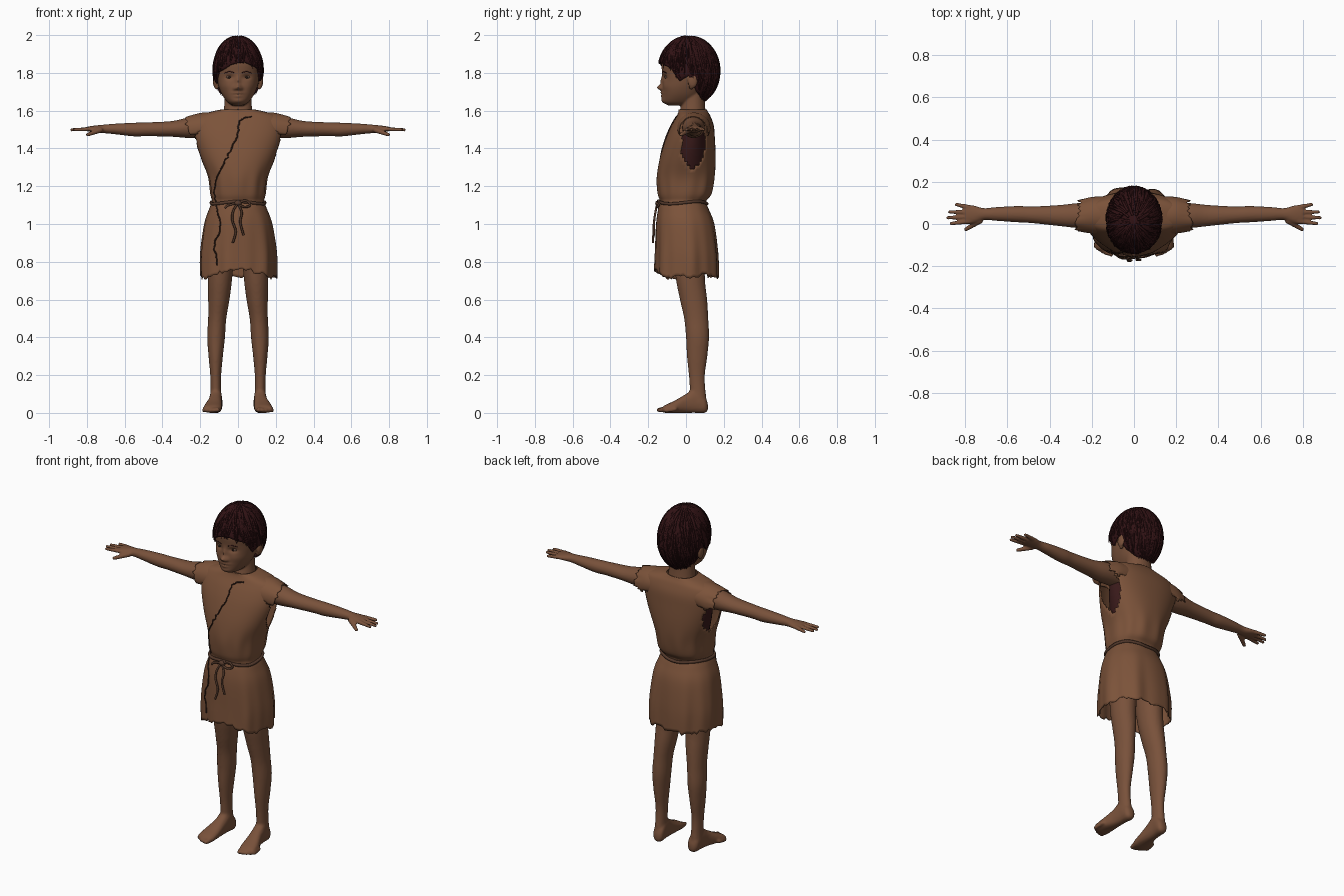
import bpy, bmesh, math, random
from mathutils import Vector, Matrix
from mathutils.bvhtree import BVHTree

random.seed(4)
cube = bpy.data.objects.get("Cube")
if cube:
    bpy.data.objects.remove(cube, do_unlink=True)


def material(name, *rgb):
    m = bpy.data.materials.new(name)
    m.use_nodes = True
    m.diffuse_color = (*rgb, 1)
    node = m.node_tree.nodes["Principled BSDF"]
    node.inputs["Base Color"].default_value = (*rgb, 1)
    node.inputs["Roughness"].default_value = 0.85
    return m


SKIN = material("brown skin", 0.19, 0.083, 0.043)
CLOTH = material("brown cloth", 0.2, 0.086, 0.042)
HAIR = material("dark hair", 0.03, 0.006, 0.007)
INNER = material("shadowed lining", 0.04, 0.01, 0.01)
CORD = material("cord", 0.09, 0.042, 0.025)
SEAM = material("torn seam", 0.035, 0.015, 0.01)
EYE = material("eye", 0.17, 0.1, 0.07)
IRIS = material("iris", 0.02, 0.01, 0.007)


def spline(rows, steps):
    """Smoothly resample rows of numbers."""
    out, last = [], len(rows) - 1
    for i in range(last):
        a, b, c, d = rows[max(i - 1, 0)], rows[i], rows[i + 1], rows[min(i + 2, last)]
        for s in range(steps):
            t = s / steps
            out.append([q + t * ((r - p) + t * ((2 * p - 5 * q + 4 * r - s2) + t * (3 * (q - r) + s2 - p))) / 2
                        for p, q, r, s2 in zip(a, b, c, d)])
    return out + [list(rows[-1])]


def loft(bm, rows, axis=2, n=32, steps=5, power=2.0, caps=True, warp=None):
    """Rounded rings along an axis; each row is position, u low, u high, v low, v high."""
    rings = []
    for p, u0, u1, v0, v1 in spline(rows, steps):
        ring = []
        for k in range(n):
            a = 2 * math.pi * k / n
            c, s = (math.copysign(abs(f) ** (2 / power), f) for f in (math.cos(a), math.sin(a)))
            co = [(u0 + u1) / 2 + c * (u1 - u0) / 2, (v0 + v1) / 2 + s * (v1 - v0) / 2]
            co.insert(axis, p)
            co = Vector(co)
            ring.append(bm.verts.new(warp(co, a, k) if warp else co))
        rings.append(ring)
    for lo, hi in zip(rings, rings[1:]):
        for k in range(n):
            j = (k + 1) % n
            bm.faces.new((lo[k], lo[j], hi[j], hi[k]))
    if caps:
        bm.faces.new(rings[0])
        bm.faces.new(rings[-1])


def ball(bm, centre, radii):
    m = Matrix.Translation(centre) @ Matrix.Diagonal((*radii, 1))
    bmesh.ops.create_uvsphere(bm, u_segments=14, v_segments=10, radius=1, matrix=m)


def beads(bm, a, b, r0, r1, n=9):
    """A tapering finger of overlapping balls."""
    for i in range(n):
        t = i / (n - 1)
        r = r0 + (r1 - r0) * t
        ball(bm, Vector(a).lerp(Vector(b), t), (r, r, r))


def finish(name, bm, mat, voxel=0, thick=0, mirror=False):
    bmesh.ops.recalc_face_normals(bm, faces=bm.faces[:])
    me = bpy.data.meshes.new(name)
    bm.to_mesh(me)
    bm.free()
    me.materials.append(mat)
    me.polygons.foreach_set("use_smooth", [True] * len(me.polygons))
    ob = bpy.data.objects.new(name, me)
    bpy.context.collection.objects.link(ob)
    if voxel:
        r = ob.modifiers.new("fuse", "REMESH")
        r.mode, r.voxel_size, r.use_smooth_shade = "VOXEL", voxel, True
        s = ob.modifiers.new("soften", "SMOOTH")
        s.factor, s.iterations = 0.5, 2
    if thick:
        s = ob.modifiers.new("thickness", "SOLIDIFY")
        s.thickness, s.offset = thick, -1
    if mirror:
        ob.modifiers.new("mirror", "MIRROR")


def tubes(name, paths, radius, mat, cyclic=False, taper=False):
    cu = bpy.data.curves.new(name, "CURVE")
    cu.dimensions, cu.bevel_depth, cu.use_fill_caps = "3D", radius, True
    cu.bevel_resolution = 0 if taper else 1
    for path in paths:
        sp = cu.splines.new("POLY")
        sp.points.add(len(path) - 1)
        sp.use_cyclic_u, sp.use_smooth = cyclic, True
        for i, (pt, co) in enumerate(zip(sp.points, path)):
            pt.co = (*co, 1)
            pt.radius = max(0.1, 1 - (i / (len(path) - 1)) ** 2) if taper else 1
    cu.materials.append(mat)
    bpy.context.collection.objects.link(bpy.data.objects.new(name, cu))


def on_front(tree, x, z, lift):
    hit = tree.ray_cast(Vector((x, -1, z)), Vector((0, 1, 0)))[0]
    return Vector((x, (hit.y if hit else -0.13) - lift, z))


# Head: x, z, width, height and depth of each soft facial form
FORMS = [(0, 1.722, .017, .014, -.03), (0, 1.755, .011, .026, -.012), (0, 1.693, .026, .007, -.011),
         (0, 1.677, .02, .007, -.01), (0, 1.685, .028, .003, .006), (0, 1.653, .03, .013, -.007)]
for side in (-1, 1):
    FORMS += [(side * .045, 1.778, .022, .013, .012), (side * .06, 1.73, .03, .025, -.005),
              (side * .018, 1.716, .008, .008, -.008)]


def face_form(co, a, k):
    if co.y < -0.02:
        co.y += sum(d * math.exp(-((co.x - x) / w) ** 2 - ((co.z - z) / h) ** 2) for x, z, w, h, d in FORMS)
    return co


bm = bmesh.new()
head_rows = [(1.628, .03, -.095, .02), (1.645, .056, -.12, .05), (1.68, .082, -.125, .08), (1.72, .1, -.124, .1),
             (1.76, .111, -.124, .13), (1.80, .117, -.126, .15), (1.86, .12, -.13, .155), (1.92, .1, -.105, .135),
             (1.965, .055, -.045, .08)]
loft(bm, [(z, -w, w, f, b) for z, w, f, b in head_rows], n=96, steps=10, power=2.2, warp=face_form)
head_tree = BVHTree.FromBMesh(bm)
loft(bm, [(1.5, -.1, .1, -.03, .12), (1.58, -.079, .079, -.035, .106), (1.64, -.072, .072, -.025, .1),
          (1.7, -.07, .07, -.03, .1)], power=2.1)
for side in (-1, 1):
    ball(bm, (side * .12, .035, 1.757), (.013, .026, .038))
    ball(bm, (side * .113, .028, 1.727), (.01, .012, .016))
finish("head_and_neck", bm, SKIN, voxel=0.005)

# Eyes and brows
for name, radii, y, mat in (("eyes", (.018, .012, .009), -.1, EYE), ("irises", (.007, .003, .007), -.111, IRIS)):
    bm = bmesh.new()
    for side in (-1, 1):
        ball(bm, (side * .045, y, 1.778), radii)
    finish(name, bm, mat)
tubes("brows", [[on_front(head_tree, s * x, z, 0) for x, z in ((.022, 1.802), (.045, 1.808), (.07, 1.8))]
                for s in (-1, 1)], .0025, HAIR)

# Arms and hands
bm = bmesh.new()
loft(bm, [(.12, -.02, .1, 1.46, 1.57), (.25, -.02, .1, 1.455, 1.565), (.35, -.01, .09, 1.462, 1.545),
          (.48, .004, .083, 1.465, 1.538), (.55, .008, .085, 1.464, 1.536), (.65, .015, .08, 1.475, 1.531),
          (.71, .019, .075, 1.481, 1.526), (.76, .003, .088, 1.485, 1.521), (.8, .002, .09, 1.491, 1.515)], axis=0)
for y0, y1, tip in ((.012, .002, .865), (.034, .03, .88), (.057, .057, .872), (.079, .092, .84)):
    beads(bm, (.78, y0, 1.503), (tip, y1, 1.499), .012, .009)
beads(bm, (.73, .015, 1.497), (.795, -.025, 1.473), .015, .01)
finish("arms", bm, SKIN, voxel=0.0055, mirror=True)

# Legs and feet
bm = bmesh.new()
loft(bm, [(.05, .085, .15, .02, .112), (.12, .089, .146, .02, .103), (.2, .089, .147, .015, .1),
          (.3, .08, .156, .005, .113), (.4, .069, .163, 0, .122), (.5, .062, .158, -.01, .118),
          (.6, .045, .158, -.032, .112), (.72, .03, .16, -.055, .1), (.95, .01, .16, -.08, .1)])
loft(bm, [(.116, .1, .125, .015, .045), (.1, .083, .144, 0, .085), (.05, .084, .15, 0, .13), (0, .085, .157, 0, .1),
          (-.06, .084, .177, 0, .065), (-.11, .088, .185, 0, .042), (-.125, .1, .175, .006, .03)],
     axis=1, power=2.4)
for i, tip in enumerate((-.143, -.14, -.132, -.12, -.106)):
    x, r = .102 + .019 * i, .016 - .0014 * i
    beads(bm, (x, tip + .05, .02), (x + .006, tip, r), r, r * .8)
finish("legs", bm, SKIN, voxel=0.008, mirror=True)

# Tunic with folds, ragged hem and open armholes
SIDES = 80
hem = [random.uniform(-.012, .012) for _ in range(SIDES)]


def drape(co, a, k):
    skirt = min(1, max(0, (1.1 - co.z) / .3))
    blouse = math.exp(-((co.z - 1.2) / .08) ** 2)
    f = 1 + skirt * (.03 * math.sin(7 * a + 1) + .015 * math.sin(13 * a)) + .018 * blouse * math.sin(11 * a)
    low = max(0, 1 - (co.z - .73) / .12)
    co.z += low * (hem[k] + .02 * math.sin(a * 2 + 1.4) * math.sin(a) - .022 * abs(math.cos(a)) + .012)
    return Vector((co.x * f, co.y * f, co.z))


bm = bmesh.new()
tunic_rows = [(.73, .2, -.165, .175), (.85, .2, -.162, .17), (1.0, .18, -.158, .15), (1.08, .153, -.147, .12),
              (1.12, .138, -.137, .107), (1.16, .146, -.148, .137), (1.25, .158, -.153, .153),
              (1.35, .198, -.138, .157), (1.45, .232, -.108, .153), (1.52, .24, -.078, .147),
              (1.57, .22, -.05, .13), (1.595, .14, -.04, .115), (1.607, .084, -.04, .109)]
loft(bm, [(z, -w, w, f, b) for z, w, f, b in tunic_rows], n=SIDES, steps=5, power=2.3, caps=False, warp=drape)
tunic_tree = BVHTree.FromBMesh(bm)
holes = []
for f in bm.faces:
    c = f.calc_center_median()
    if abs(c.x) > .12 and ((c.y - .04) / .062) ** 2 + ((c.z - 1.42) / .12) ** 2 < random.uniform(.85, 1.1):
        holes.append(f)
bmesh.ops.delete(bm, geom=holes, context="FACES")
finish("tunic", bm, CLOTH, thick=.005)

# Frayed shoulder caps
bm = bmesh.new()
fray = [random.uniform(-.02, .012) for _ in range(40)]


def fray_edge(co, a, k):
    co.x += fray[k] * max(0, (co.x - .2) / .07)
    return co


loft(bm, [(.13, -.05, .13, 1.44, 1.592), (.2, -.045, .128, 1.42, 1.588), (.27, -.035, .113, 1.42, 1.57)],
     axis=0, n=40, steps=5, caps=False, warp=fray_edge)
under = [f for f in bm.faces if f.calc_center_median().z < 1.47 + .02 * random.random()]
bmesh.ops.delete(bm, geom=under, context="FACES")
finish("shoulder_caps", bm, CLOTH, thick=.004, mirror=True)

# Dark lining seen through the armholes
bm = bmesh.new()
loft(bm, [(1.2, -.12, .12, -.11, .11), (1.4, -.18, .18, -.07, .12), (1.54, -.19, .19, -.02, .1)])
finish("lining", bm, INNER)

# Torn seam across the front
seam = spline([(.07, 1.57), (.01, 1.545), (-.005, 1.46), (-.05, 1.37), (-.09, 1.29), (-.125, 1.18), (-.11, 1.1),
               (-.095, .98), (-.125, .89), (-.11, .78)], 5)
tubes("front_seam", [[on_front(tunic_tree, x + random.uniform(-.006, .006), z, .001) for x, z in seam]], .004, SEAM)

# Belt cord, knot and hanging ends
ring = []
for k in range(64):
    a = 2 * math.pi * k / 64
    d = Vector((math.cos(a), math.sin(a), 0))
    z = 1.113 + .006 * math.sin(a * 3)
    hit = tunic_tree.ray_cast(Vector((0, -.01, z)), d)[0]
    ring.append(hit + d * .003)
tubes("belt", [ring], .009, CORD, cyclic=True)
ends = [[(0, 1.11), (-.025, 1.07), (-.03, 1.02), (-.012, .96), (-.028, .9)],
        [(0, 1.11), (.02, 1.06), (.012, 1.01), (.03, .94)],
        [(0, 1.11), (.04, 1.125), (.065, 1.1), (.035, 1.09), (0, 1.105)],
        [(0, 1.11), (-.05, 1.1), (-.07, 1.085)]]
tubes("belt_ends", [[on_front(tunic_tree, x, z, .012) for x, z in spline(e, 4)] for e in ends], .006, CORD)
bm = bmesh.new()
ball(bm, on_front(tunic_tree, 0, 1.11, .01), (.02, .014, .014))
finish("belt_knot", bm, CORD)

# Hair: cap that ends at a varying hairline, then loose locks
HAIRLINE = [1.855, 1.85, 1.83, 1.815, 1.75, 1.785, 1.70, 1.67, 1.655, 1.65, 1.65]


def hair_point(a, t, puff=1.0):
    """a runs round the head from the front, t from the crown to the hairline."""
    a = (a + math.pi) % (2 * math.pi) - math.pi
    s = abs(a) / math.pi * 10
    i = min(int(s), 9)
    z = HAIRLINE[i] + (HAIRLINE[i + 1] - HAIRLINE[i]) * (s - i) + .02 * math.sin(a) * max(0, math.cos(a))
    th = t * math.acos((z - 1.81) / .182)
    return Vector((.131 * puff * math.sin(a) * math.sin(th), .015 - .161 * puff * math.cos(a) * math.sin(th),
                   1.81 + .182 * puff * math.cos(th)))


bm = bmesh.new()
N, M = 80, 16
grid = [[bm.verts.new(hair_point(2 * math.pi * k / N, .02 + .98 * j / M, 1 + .008 * (k % 2)))
         for k in range(N)] for j in range(M + 1)]
bm.faces.new(grid[0])
for lo, hi in zip(grid, grid[1:]):
    for k in range(N):
        bm.faces.new((lo[k], hi[k], hi[(k + 1) % N], lo[(k + 1) % N]))
finish("hair_cap", bm, HAIR, thick=.012)
locks = []
for _ in range(300):
    a, t, drift = random.uniform(-math.pi, math.pi), random.uniform(.05, .7), random.uniform(-.1, .35)
    end = min(t + random.uniform(.3, .6), random.uniform(.95, 1.07))
    flick = random.uniform(0, .04)
    locks.append([hair_point(a + drift * u, t + (end - t) * u, 1 + .008 * math.sin(3 * u) + flick * u ** 3)
                  for u in (i / 7 for i in range(8))])
tubes("hair_locks", locks, .007, HAIR, taper=True)
